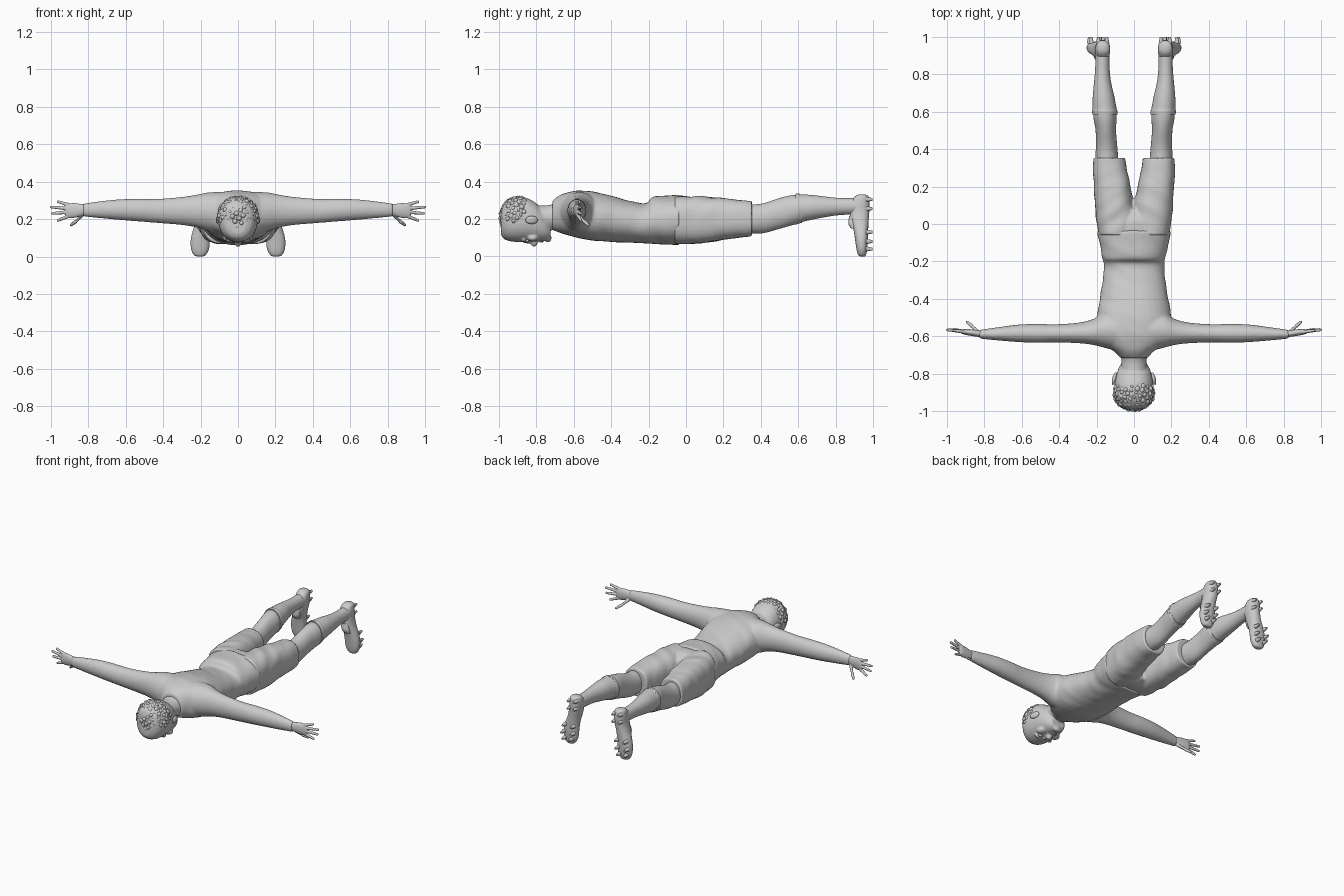
import bpy, bmesh, math, random
from mathutils import Vector, Matrix, noise

random.seed(4)


def spline(p0, p1, p2, p3, t):
    return 0.5 * (2 * p1 + (p2 - p0) * t + (2 * p0 - 5 * p1 + 4 * p2 - p3) * t * t
                  + (3 * p1 - p0 - 3 * p2 + p3) * t ** 3)


def loft(bm, axis, secs, n=32, power=2.0, mirror=False, steps=5, wrinkle=0.0):
    """Closed skin through sections (position, u min, u max, v min, v max)."""
    rows = []
    for i in range(len(secs) - 1):
        q = [secs[max(0, min(len(secs) - 1, i + k))] for k in (-1, 0, 1, 2)]
        for s in range(steps):
            rows.append([spline(*c, s / steps) for c in zip(*q)])
    rows.append(secs[-1])
    for sx in ((1, -1) if mirror else (1,)):
        rings = []
        for t, u0, u1, v0, v1 in rows:
            ring = []
            for k in range(n):
                a = 2 * math.pi * k / n
                c, s = math.cos(a), math.sin(a)
                c = math.copysign(abs(c) ** (2 / power), c)
                s = math.copysign(abs(s) ** (2 / power), s)
                u, v = (u1 - u0) / 2 * c, (v1 - v0) / 2 * s
                if wrinkle:
                    w = noise.noise(Vector((u * 7 + sx, t * 17 + u * 9, v * 7)))
                    u, v = u * (1 + wrinkle * w), v * (1 + wrinkle * w)
                u, v = u + (u0 + u1) / 2, v + (v0 + v1) / 2
                p = {'x': (t, u, v), 'y': (u, t, v), 'z': (u, v, t)}[axis]
                ring.append(bm.verts.new((p[0] * sx, p[1], p[2])))
            rings.append(ring)
        for a, b in zip(rings, rings[1:]):
            for k in range(n):
                bm.faces.new((a[k], a[(k + 1) % n], b[(k + 1) % n], b[k]))
        bm.faces.new(rings[0])
        bm.faces.new(rings[-1])


def ball(bm, c, r, mirror=False, tilt=0.0, sub=3):
    for sx in ((1, -1) if mirror else (1,)):
        m = (Matrix.Translation((c[0] * sx, c[1], c[2])) @ Matrix.Rotation(tilt * sx, 4, 'Z')
             @ Matrix.Diagonal((*r, 1)))
        bmesh.ops.create_icosphere(bm, subdivisions=sub, radius=1, matrix=m)


def rod(bm, a, b, r1, r2, mirror=True, seg=12):
    for sx in ((1, -1) if mirror else (1,)):
        p, q = Vector((a[0] * sx, a[1], a[2])), Vector((b[0] * sx, b[1], b[2]))
        d = q - p
        m = Matrix.Translation((p + q) / 2) @ d.to_track_quat('Z', 'Y').to_matrix().to_4x4()
        bmesh.ops.create_cone(bm, cap_ends=True, segments=seg, radius1=r1, radius2=r2,
                              depth=d.length, matrix=m)


def finish(bm, name, voxel=0.0, smooth=4, angle=40):
    bmesh.ops.recalc_face_normals(bm, faces=bm.faces)
    me = bpy.data.meshes.new(name)
    bm.to_mesh(me)
    bm.free()
    ob = bpy.data.objects.new(name, me)
    bpy.context.collection.objects.link(ob)
    bpy.ops.object.select_all(action='DESELECT')
    ob.select_set(True)
    bpy.context.view_layer.objects.active = ob
    if voxel:
        m = ob.modifiers.new('fuse', 'REMESH')
        m.mode, m.voxel_size, m.use_smooth_shade = 'VOXEL', voxel, True
        m = ob.modifiers.new('soften', 'SMOOTH')
        m.factor, m.iterations = 0.5, smooth
    else:
        bpy.ops.object.shade_smooth_by_angle(angle=math.radians(angle))
    return ob


# Long-sleeved shirt: torso and both arms fused
bm = bmesh.new()
loft(bm, 'y', [(-.715, -.072, .072, .14, .295), (-.68, -.105, .105, .13, .325),
               (-.64, -.16, .16, .115, .34), (-.58, -.195, .195, .10, .352),
               (-.50, -.20, .20, .085, .346), (-.40, -.183, .183, .078, .325),
               (-.30, -.167, .167, .074, .297), (-.215, -.162, .162, .07, .285),
               (-.18, -.168, .168, .068, .318), (-.10, -.185, .185, .063, .325),
               (-.035, -.197, .197, .06, .331)], power=2.2, wrinkle=.03)
loft(bm, 'x', [(.08, -.68, -.46, .12, .345), (.16, -.66, -.475, .135, .342),
               (.22, -.645, -.508, .155, .33), (.30, -.636, -.527, .168, .318),
               (.42, -.632, -.535, .178, .308), (.52, -.634, -.533, .186, .308),
               (.62, -.63, -.537, .194, .306), (.72, -.622, -.55, .203, .297),
               (.825, -.612, -.565, .213, .283)], mirror=True)
finish(bm, 'shirt', .008, 6)

# Shorts: two legs fused at the seat
bm = bmesh.new()
loft(bm, 'y', [(-.06, -.01, .19, .068, .322), (0, -.01, .198, .067, .322),
               (.08, -.004, .206, .072, .321), (.16, .012, .213, .082, .315),
               (.26, .032, .218, .097, .305), (.352, .05, .218, .11, .295)],
     power=2.4, mirror=True, wrinkle=.06)
loft(bm, 'y', [(-.06, -.17, .17, .07, .318), (.02, -.16, .16, .07, .315),
               (.08, -.09, .09, .09, .28)], power=2.4)
finish(bm, 'shorts', .007, 3)

# Bare knees
bm = bmesh.new()
loft(bm, 'y', [(.25, .08, .2, .12, .28), (.36, .085, .205, .122, .278),
               (.42, .09, .203, .126, .286), (.50, .096, .205, .148, .312),
               (.56, .093, .215, .165, .326), (.62, .094, .22, .18, .33)], mirror=True)
finish(bm, 'knees')

# Socks with a raised cuff
bm = bmesh.new()
loft(bm, 'y', [(.585, .088, .222, .17, .335), (.605, .088, .224, .176, .336),
               (.612, .092, .221, .182, .332), (.68, .105, .22, .198, .328),
               (.76, .123, .213, .213, .318), (.83, .13, .207, .222, .312),
               (.92, .13, .207, .225, .312)], mirror=True)
finish(bm, 'socks')

# Boots pointing down, with tongue and studs
bm = bmesh.new()
loft(bm, 'z', [(0, .19, .215, .932, .954), (.008, .172, .235, .92, .962),
               (.04, .155, .25, .911, .969), (.09, .15, .252, .904, .973),
               (.14, .147, .24, .896, .974), (.19, .14, .222, .882, .976),
               (.24, .13, .21, .876, .98), (.29, .127, .207, .88, .981),
               (.322, .135, .2, .905, .975), (.332, .155, .182, .925, .955)],
     power=2.3, mirror=True)
finish(bm, 'boots')
bm = bmesh.new()
loft(bm, 'z', [(.15, .165, .215, .882, .91), (.175, .158, .212, .868, .91),
               (.215, .15, .2, .872, .91)], mirror=True)
finish(bm, 'boot_tongues')
bm = bmesh.new()
for x, z in ((.145, .305), (.19, .305), (.145, .255), (.19, .255), (.165, .13),
             (.228, .13), (.168, .08), (.238, .08), (.18, .04), (.23, .04)):
    rod(bm, (x, .962, z), (x, .998, z), .014, .007)
finish(bm, 'studs')

# Hands with spread fingers and forward thumbs
bm = bmesh.new()
loft(bm, 'x', [(.80, -.608, -.57, .222, .278), (.835, -.602, -.566, .216, .28),
               (.87, -.597, -.562, .207, .285), (.905, -.59, -.56, .205, .283),
               (.92, -.585, -.564, .212, .276)], mirror=True)
for base, tip in (((.90, -.576, .275), (.96, -.568, .292)),
                  ((.905, -.575, .256), (.995, -.565, .264)),
                  ((.905, -.575, .237), (.99, -.563, .23)),
                  ((.90, -.575, .217), (.96, -.562, .193)),
                  ((.83, -.578, .222), (.865, -.545, .188)),
                  ((.865, -.545, .188), (.89, -.523, .168))):
    rod(bm, base, tip, .0105, .0075)
    ball(bm, tip, (.008, .008, .008), True, sub=2)
finish(bm, 'hands', .0032, 3)

# Neck and head, face down
bm = bmesh.new()
loft(bm, 'y', [(-.86, -.07, .07, .15, .28), (-.78, -.068, .068, .145, .272),
               (-.72, -.068, .068, .142, .278), (-.66, -.085, .085, .14, .31)])
loft(bm, 'y', [(-.99, -.045, .045, .12, .25), (-.975, -.075, .075, .095, .285),
               (-.94, -.098, .098, .081, .31), (-.89, -.105, .105, .077, .317),
               (-.84, -.101, .101, .079, .308), (-.79, -.09, .09, .08, .275),
               (-.75, -.072, .072, .084, .225), (-.725, -.048, .048, .095, .17)],
     power=2.15)
ball(bm, (0, -.812, .073), (.019, .019, .021))
ball(bm, (0, -.84, .08), (.011, .035, .012))
ball(bm, (0, -.737, .098), (.03, .018, .022))
ball(bm, (.04, -.868, .086), (.028, .009, .012), True)
ball(bm, (.055, -.82, .1), (.028, .03, .02), True)
finish(bm, 'head', .006, 3)

# Facial features
bm = bmesh.new()
ball(bm, (.038, -.848, .085), (.015, .009, .01), True)
finish(bm, 'eyes')
bm = bmesh.new()
ball(bm, (0, -.778, .082), (.027, .006, .009))
ball(bm, (0, -.767, .084), (.023, .006, .009))
finish(bm, 'lips')
bm = bmesh.new()
ball(bm, (.105, -.825, .195), (.011, .034, .022), True, .25)
finish(bm, 'ears')

# Curly hair: bumpy cap plus scattered tufts
bm = bmesh.new()
centre, size = Vector((0, -.9, .212)), Vector((.108, .094, .108))
ball(bm, centre, size, sub=5)
for v in bm.verts:
    d = (v.co - centre)
    v.co = centre + d * (1 + .045 * noise.noise(v.co * 45) + .02 * noise.noise(v.co * 90))
for i in range(170):
    z = 1 - 2 * (i + .5) / 170
    a = i * 2.39996
    d = Vector((math.cos(a) * math.sqrt(1 - z * z), math.sin(a) * math.sqrt(1 - z * z), z))
    if d.z - .9 * d.y > -.3 and d.y < .8:
        p = centre + Vector((d.x * size.x, d.y * size.y, d.z * size.z)) * .95
        r = random.uniform(.010, .015)
        ball(bm, p, (r, r * random.uniform(.8, 1.2), r), sub=2)
finish(bm, 'hair', angle=60)
